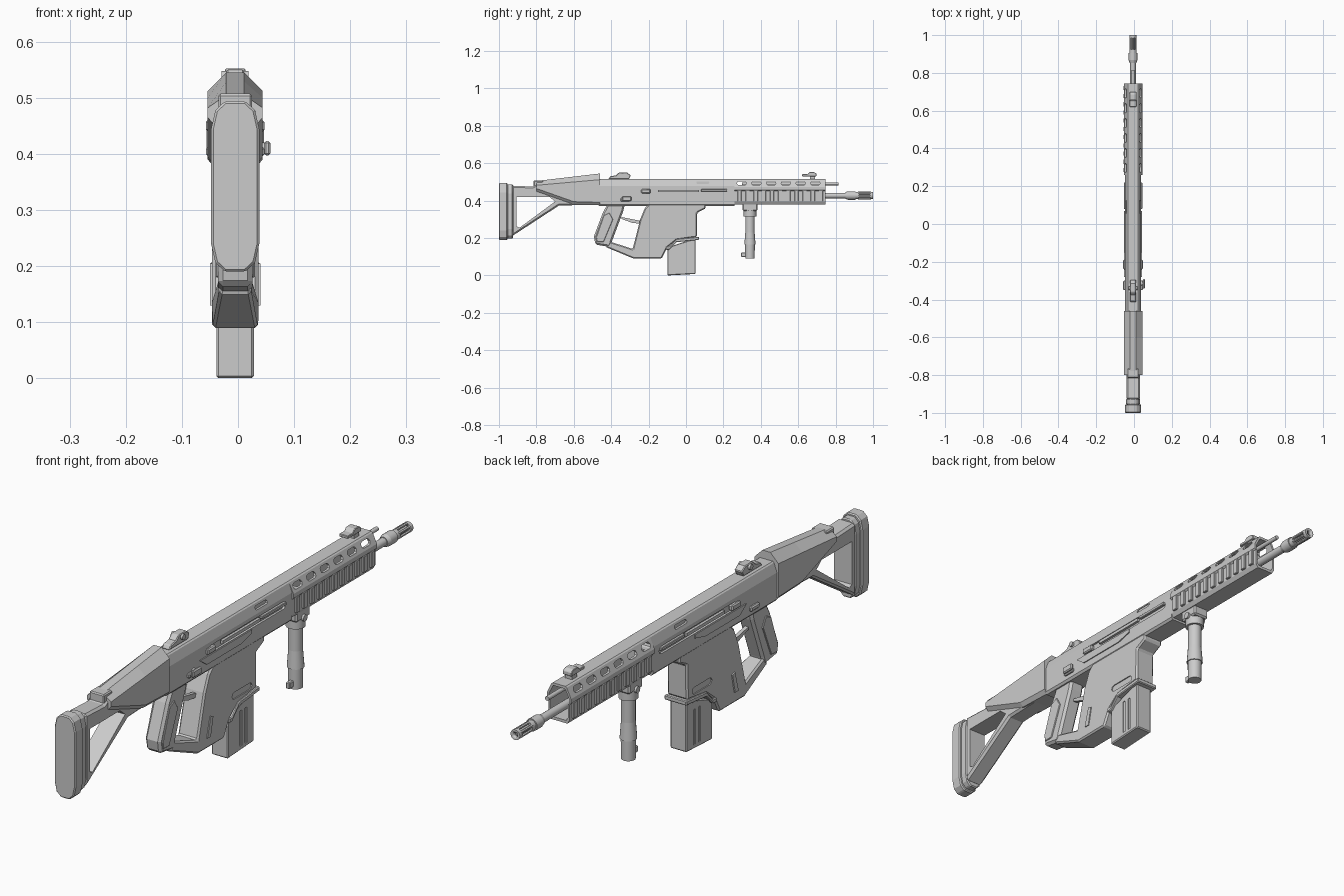
import bpy, bmesh, math
from mathutils import Matrix, Vector

if "Cube" in bpy.data.objects:
    bpy.data.objects.remove(bpy.data.objects["Cube"])

# Shared levels: centre plane, receiver top and bottom, barrel axis, section joints along y
CENTRE, TOP, BOTTOM, AXIS = -.005, .515, .38, .427
STOCK_END, JOINT, GUARD_END = -.46, .26, .745
HALF = .043  # half width of the receiver
SIDES = (-1, 1)

grey = bpy.data.materials.new("plain grey")
grey.use_nodes = True
grey.diffuse_color = (.6, .6, .6, 1)
grey.node_tree.nodes["Principled BSDF"].inputs["Base Color"].default_value = grey.diffuse_color


def finish(name, bm, bevel=0, smooth=False):
    bmesh.ops.recalc_face_normals(bm, faces=bm.faces)
    mesh = bpy.data.meshes.new(name)
    bm.to_mesh(mesh)
    bm.free()
    mesh.materials.append(grey)
    part = bpy.data.objects.new(name, mesh)
    bpy.context.collection.objects.link(part)
    if smooth:
        mesh.polygons.foreach_set("use_smooth", [True] * len(mesh.polygons))
        mesh.set_sharp_from_angle(angle=math.radians(35))
    if bevel:
        modifier = part.modifiers.new("edge", "BEVEL")
        modifier.width, modifier.segments = bevel, 1
        modifier.limit_method, modifier.angle_limit = "ANGLE", math.radians(40)
    return part


def loft(name, rings, bevel=0):
    bm = bmesh.new()
    loops = [[bm.verts.new(point) for point in ring] for ring in rings]
    count = len(loops[0])
    for first, second in zip(loops, loops[1:]):
        for i in range(count):
            j = (i + 1) % count
            bm.faces.new((first[i], first[j], second[j], second[i]))
    bm.faces.new(loops[0])
    bm.faces.new(loops[-1])
    return finish(name, bm, bevel)


def side(name, profile, half, x=CENTRE, bevel=0, narrow=lambda y: 1):
    """Side profile of (y, z) points extruded across x."""
    return loft(name, [[(x + s * half * narrow(y), y, z) for y, z in profile] for s in SIDES], bevel)


def mirrored(half, y):
    """Whole cross-section at y from its right half of (x, z) points."""
    return [(CENTRE + x, y, z) for x, z in half] + [(CENTRE - x, y, z) for x, z in reversed(half)]


def box(name, half, y, z, length, height, x=CENTRE, bevel=0):
    """Block centred on x, y, z."""
    a, b = length / 2, height / 2
    return side(name, [(y - a, z - b), (y + a, z - b), (y + a, z + b), (y - a, z + b)], half, x, bevel)


def tube(name, start, end, radius, end_radius=None, segments=16):
    start, end = Vector(start), Vector(end)
    axis = end - start
    turn = axis.to_track_quat("Z", "Y").to_matrix().to_4x4()
    bm = bmesh.new()
    bmesh.ops.create_cone(bm, cap_ends=True, segments=segments, radius1=radius,
                          radius2=end_radius or radius, depth=axis.length,
                          matrix=Matrix.Translation((start + end) / 2) @ turn)
    return finish(name, bm, smooth=True)


def bore_tube(name, start, end, radius, end_radius=None, z=AXIS):
    return tube(name, (CENTRE, start, z), (CENTRE, end, z), radius, end_radius)


def capsule(y, z, length, height, steps=4):
    """Rounded slot outline centred on y, z."""
    r = height / 2
    points = []
    for s in SIDES:
        for i in range(steps + 1):
            angle = math.pi * (i / steps - .5)
            points.append((y + s * (length / 2 - r + r * math.cos(angle)), z + s * r * math.sin(angle)))
    return points


def cut(part, cutters):
    for cutter in cutters:
        modifier = part.modifiers.new("cut", "BOOLEAN")
        modifier.operation, modifier.solver, modifier.object = "DIFFERENCE", "EXACT", cutter
    graph = bpy.context.evaluated_depsgraph_get()
    mesh = bpy.data.meshes.new_from_object(part.evaluated_get(graph))
    part.modifiers.clear()
    part.data = mesh
    for cutter in cutters:
        bpy.data.objects.remove(cutter)


# Butt pad and its backing plate
def pad_section(y, half, reach, middle=.342):
    corner = [(half * .42, reach), (half * .82, reach - .016), (half, reach - .05)]
    return mirrored([(x, middle + d) for x, d in corner] + [(x, middle - d) for x, d in reversed(corner)], y)


for name, back, front, half, reach in (("butt_pad", -1, -.955, HALF, .152), ("butt_plate", -.956, -.925, .037, .145)):
    loft(name, [pad_section(back, half, reach), pad_section(front, half, reach)], .004)

# Triangular stock frame with its opening
stock = side("stock_frame", [(-.93, .48), (-.82, .475), (-.78, .495), (-.48, TOP), (STOCK_END, BOTTOM),
                             (-.68, .373), (-.93, .21)], .036, bevel=.008)
cut(stock, [side("stock_opening", [(-.905, .42), (-.73, .42), (-.7, .395), (-.89, .255), (-.905, .262)], HALF * 2)])
box("stock_latch", .03, -.79, .49, .05, .035, bevel=.004)


# Angular cheek rest, growing toward the receiver
def cheek_section(y):
    grow = (y + .8) / .34
    low = .45 - .075 * min(1, grow * 1.6)
    shoulder = .482 + .03 * grow
    return mirrored([(.016, .505 + .04 * grow), (.049, shoulder), (.049, low + .015), (.036, low)], y)


loft("cheek_rest", [cheek_section(y) for y in (-.8, -.6, STOCK_END)])

# Upper receiver with slots in both sides
roof = [(.026, TOP), (.031, TOP - .004)]
body = roof + [(HALF, .478), (HALF, BOTTOM), (.036, BOTTOM - .008)]
receiver = loft("receiver", [mirrored(body, STOCK_END - .005), mirrored(body, JOINT)])
slots = []
for s in SIDES:
    x = CENTRE + s * HALF
    slots.append(side("bolt_slot", capsule(0, .45, .45, .028), .008, x))
    slots.append(side("upper_slot", capsule(.09, .496, .07, .014), .012, x))
cut(receiver, slots)
for s in SIDES:
    x = CENTRE + s * HALF
    box("bolt_cover", .005, -.04, .452, .22, .012, x)
    box("bolt_rail", .006, .15, .455, .14, .012, x, .002)
    side("port_cover", [(-.28, .434), (-.24, .405), (-.04, .405), (.02, .42), (.02, .434)], .004, x)
    box("side_catch", .009, -.215, .45, .05, .022, x, .004)
    box("selector_plate", .009, -.325, .404, .05, .018, x, .004)
tube("selector_pin", (.036, -.315, .41), (.055, -.315, .41), .01)
box("selector_lever", .006, -.317, .41, .05, .026, .052, .004)

# Hollow handguard with a row of rounded windows
shell = roof + [(.049, .474), (.049, .458), (HALF, .452), (HALF, .395), (.034, BOTTOM)]
hollow = [(x * .85, .45 + (z - .45) * .85) for x, z in shell]
guard = loft("handguard", [mirrored(shell, JOINT), mirrored(shell, GUARD_END)])
openings = [loft("guard_bore", [mirrored(hollow, JOINT + .04), mirrored(hollow, GUARD_END + .1)])]
openings += [side("guard_window", capsule(.297 + .079 * i, .493, .05, .021), HALF * 3) for i in range(6)]
cut(guard, openings)

# Rail teeth along both sides
for s in SIDES:
    for i in range(11):
        box("rail_tooth", .006, .286 + .0435 * i, AXIS, .022, .06, CENTRE + s * .045, .002)

# Barrel, gas tube and slotted muzzle
bore_tube("barrel", JOINT, .86, .015)
bore_tube("gas_tube", JOINT + .04, .815, .008, z=.49)
bore_tube("muzzle_collar", .852, .867, .018, .023)
bore_tube("muzzle_sleeve", .867, .905, .023)
bore_tube("muzzle_core", .9, .985, .009)
bore_tube("muzzle_base", .905, .925, .019)
cut(bore_tube("muzzle_tip", .985, 1, .019), [bore_tube("muzzle_bore", .98, 1.1, .009)])
for i in range(6):
    arm = Matrix.Rotation(math.tau * (i + .5) / 6, 3, "Y") @ Vector((.0155, 0, 0))
    root = Vector((CENTRE, .92, AXIS)) + arm
    tube("muzzle_prong", root, root + Vector((0, .068, 0)), .005, segments=6)

# Lower receiver and trigger guard, narrowing to the rear
lower = side("lower_receiver", [
    (.105, BOTTOM + .01), (.105, .358), (.06, .335), (.058, .205), (-.05, .19), (-.1, .15), (-.13, .09),
    (-.28, .09), (-.43, .152), (-.41, .182), (-.285, .142), (-.245, .3), (-.22, .36), (-.19, BOTTOM + .01)],
    .041, bevel=.006, narrow=lambda y: .7 if y < -.4 else 1)
cut(lower, [side("well_slot", capsule(-.028, .225, .115, .025), .004, CENTRE + s * .041) for s in SIDES])
for s in SIDES:
    side("frame_rib", [(-.235, .13), (-.215, .13), (-.2, .2), (-.215, .205)], .004, CENTRE + s * .041)
lip = [(-.108, .137), (-.09, .137), (-.05, .178), (.07, .19)]
side("well_lip", lip + [(y, z + .017) for y, z in reversed(lip)], .045, bevel=.003)

# Magazine with recessed grooves
magazine = side("magazine", [(-.1, 0), (.052, .008), (.052, .2), (-.1, .15)], .0335, bevel=.004)
cut(magazine, [box("magazine_groove", .004, y, .085, .012, .13, CENTRE + s * .0335)
               for s in SIDES for y in (-.024, .006)])

# Grip, its side panels and the trigger
side("grip", [(-.415, BOTTOM + .01), (-.325, BOTTOM + .01), (-.335, .345), (-.395, .185), (-.405, .152),
              (-.485, .165), (-.492, .21), (-.445, .335)], .031, bevel=.009)
for s in SIDES:
    side("grip_panel", [(-.44, .32), (-.41, .335), (-.39, .3), (-.44, .18), (-.475, .18), (-.48, .205)],
         .004, CENTRE + s * .031, .002)
side("trigger", [(-.235, .275), (-.29, .282), (-.345, .302), (-.345, .312), (-.235, .29)], .007)

# Fore grip hung from the handguard
GRIP = .342
box("fore_grip_mount", .032, GRIP, .365, .08, .04, bevel=.006)
for name, high, low, upper_radius, lower_radius in (
        ("collar", .35, .315, .034, .034), ("shaft", .32, .225, .025, .025),
        ("handle", .23, .165, .025, .03), ("end", .165, .09, .026, .025)):
    tube("fore_grip_" + name, (CENTRE, GRIP, high), (CENTRE, GRIP, low), upper_radius, lower_radius)
tube("mount_bolt", (CENTRE - .04, GRIP, .352), (CENTRE + .04, GRIP, .352), .012)
box("fore_grip_tab", .008, .31, .11, .03, .024, bevel=.003)

# Folded sights
side("rear_sight", [(-.415, TOP), (-.405, .53), (-.375, .535), (-.36, .55), (-.315, .55), (-.295, .535),
                    (-.305, TOP)], .016, bevel=.003)
for s in SIDES:
    tube("rear_sight_knob", (CENTRE + s * .014, -.34, .538), (CENTRE + s * .024, -.34, .538), .01)
side("front_sight", [(.62, .53), (.698, .53), (.698, .545), (.685, .552), (.66, .552), (.65, .541), (.62, .541)],
     .018, bevel=.002)
box("front_sight_foot", .014, .676, .523, .028, .02)
